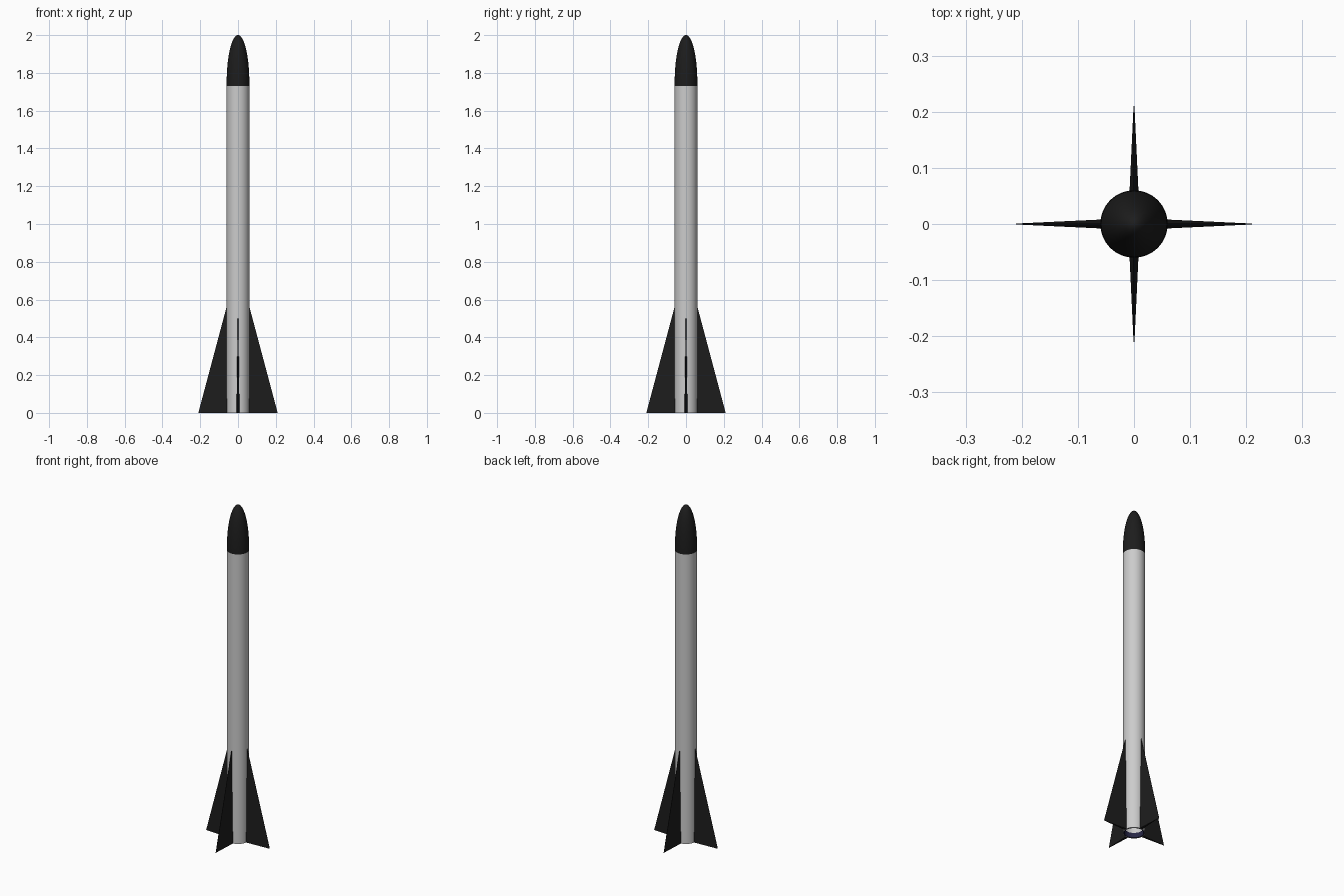
import bpy, bmesh, math

if "Cube" in bpy.data.objects:
    bpy.data.objects.remove(bpy.data.objects["Cube"])

R = 0.06          # body radius
BODY_TOP = 1.73
FIN_TOP = 0.57
FIN_TIP = 0.21


def material(name, color):
    m = bpy.data.materials.new(name)
    m.diffuse_color = (*color, 1)
    m.use_nodes = True
    m.node_tree.nodes["Principled BSDF"].inputs["Base Color"].default_value = m.diffuse_color
    return m


def add_object(name, bm, mat=None, smooth=False):
    bmesh.ops.recalc_face_normals(bm, faces=bm.faces)
    mesh = bpy.data.meshes.new(name)
    bm.to_mesh(mesh)
    bm.free()
    obj = bpy.data.objects.new(name, mesh)
    bpy.context.collection.objects.link(obj)
    if mat:
        mesh.materials.append(mat)
    if smooth:
        bpy.ops.object.select_all(action='DESELECT')
        obj.select_set(True)
        bpy.context.view_layer.objects.active = obj
        bpy.ops.object.shade_smooth_by_angle(angle=math.radians(35))
    return obj


def lathe(name, profile, mat=None, closed=False, steps=64):
    bm = bmesh.new()
    verts = [bm.verts.new((r, 0, z)) for r, z in profile]
    pairs = list(zip(verts, verts[1:]))
    if closed:
        pairs.append((verts[-1], verts[0]))
    edges = [bm.edges.new(p) for p in pairs]
    bmesh.ops.spin(bm, geom=verts + edges, cent=(0, 0, 0), axis=(0, 0, 1),
                   angle=2 * math.pi, steps=steps)
    bmesh.ops.remove_doubles(bm, verts=bm.verts, dist=1e-5)
    return add_object(name, bm, mat, smooth=True)


black = material("black", (0.012, 0.012, 0.012))
dark_blue = material("dark_blue", (0.02, 0.02, 0.06))

# Hollow body tube, open at the bottom
lathe("body_tube", [(R, 0), (R, BODY_TOP), (R - 0.003, BODY_TOP),
                    (R - 0.003, 0)], closed=True)

# Rounded nose cone with a short straight collar
collar = BODY_TOP + 0.02
nose = [(0, BODY_TOP), (R, BODY_TOP)]
for i in range(25):
    a = math.pi / 2 * i / 24
    nose.append((R * math.cos(a), collar + (2 - collar) * math.sin(a)))
lathe("nose_cone", nose, black)

# Motor retaining ring just inside the tail
lathe("tail_ring", [(R - 0.003, 0), (R - 0.003, 0.03), (R - 0.008, 0.03),
                    (R - 0.008, 0)], dark_blue, closed=True)

# Four wedge fins, thick at the root and sharp at the leading edge
for i in range(4):
    bm = bmesh.new()
    root = R - 0.002
    sides = []
    for s in (-1, 1):
        sides.append([bm.verts.new(c) for c in (
            (root, s * 0.008, 0), (FIN_TIP, s * 0.0008, 0),
            (root, s * 0.0005, FIN_TOP))])
        bm.faces.new(sides[-1])
    a, b = sides
    for j in range(3):
        k = (j + 1) % 3
        bm.faces.new((a[j], a[k], b[k], b[j]))
    fin = add_object(f"fin_{i + 1}", bm, black)
    fin.rotation_euler.z = i * math.pi / 2
